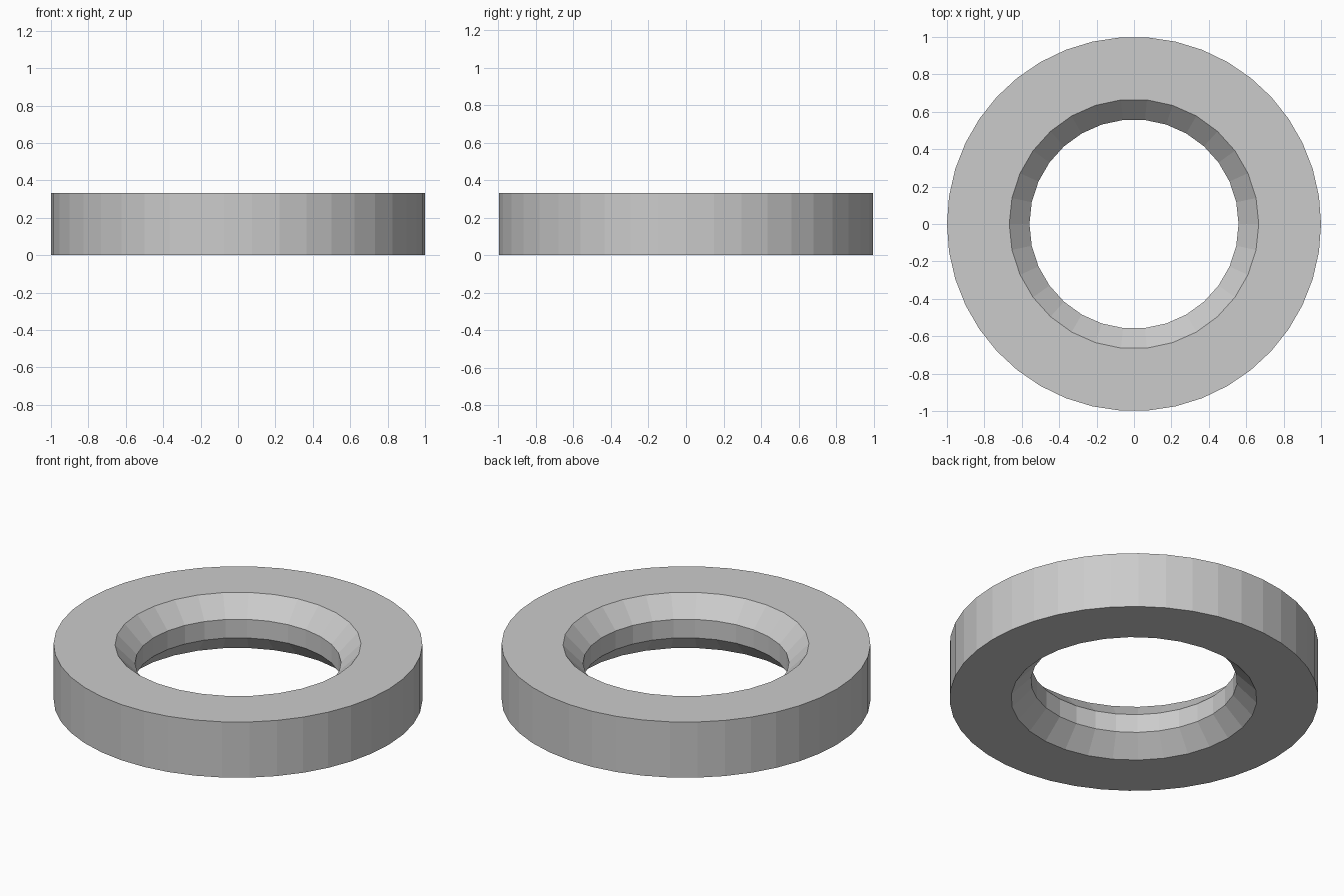
import bpy
import bmesh
from math import cos, sin, tau

cube = bpy.data.objects.get("Cube")
if cube:
    bpy.data.objects.remove(cube, do_unlink=True)

HEIGHT = 0.333
OUTER_SIDES = 42
INNER_SIDES = 30

grey = bpy.data.materials.new("light grey")
grey.use_nodes = True
colour = (0.6, 0.6, 0.6, 1)
grey.diffuse_color = colour
grey.node_tree.nodes["Principled BSDF"].inputs["Base Color"].default_value = colour

bm = bmesh.new()


def loop(radius, z, sides):
    """Closed ring of vertices and its edges."""
    verts = [bm.verts.new((radius * cos(tau * i / sides), radius * sin(tau * i / sides), z))
             for i in range(sides)]
    edges = [bm.edges.new((verts[i], verts[(i + 1) % sides])) for i in range(sides)]
    return verts, edges


def wall(profile, sides):
    """Sweep a (radius, z) profile around z; return its loops."""
    loops = [loop(r, z, sides) for r, z in profile]
    for (a, _), (b, _) in zip(loops, loops[1:]):
        for i in range(sides):
            j = (i + 1) % sides
            bm.faces.new((a[i], a[j], b[j], b[i]))
    return loops


# Outer rim and bore with a chamfer at each end
rim = wall([(1, 0), (1, HEIGHT)], OUTER_SIDES)
bore = wall([(0.667, 0), (0.559, HEIGHT / 3), (0.559, HEIGHT * 2 / 3), (0.667, HEIGHT)],
            INNER_SIDES)

# Flat annular faces on the bottom and top
for end in (0, -1):
    bmesh.ops.triangle_fill(bm, use_beauty=True, edges=rim[end][1] + bore[end][1])
bmesh.ops.recalc_face_normals(bm, faces=bm.faces[:])

mesh = bpy.data.meshes.new("ring")
bm.to_mesh(mesh)
bm.free()
mesh.materials.append(grey)
ring = bpy.data.objects.new("chamfered_ring", mesh)
bpy.context.collection.objects.link(ring)
